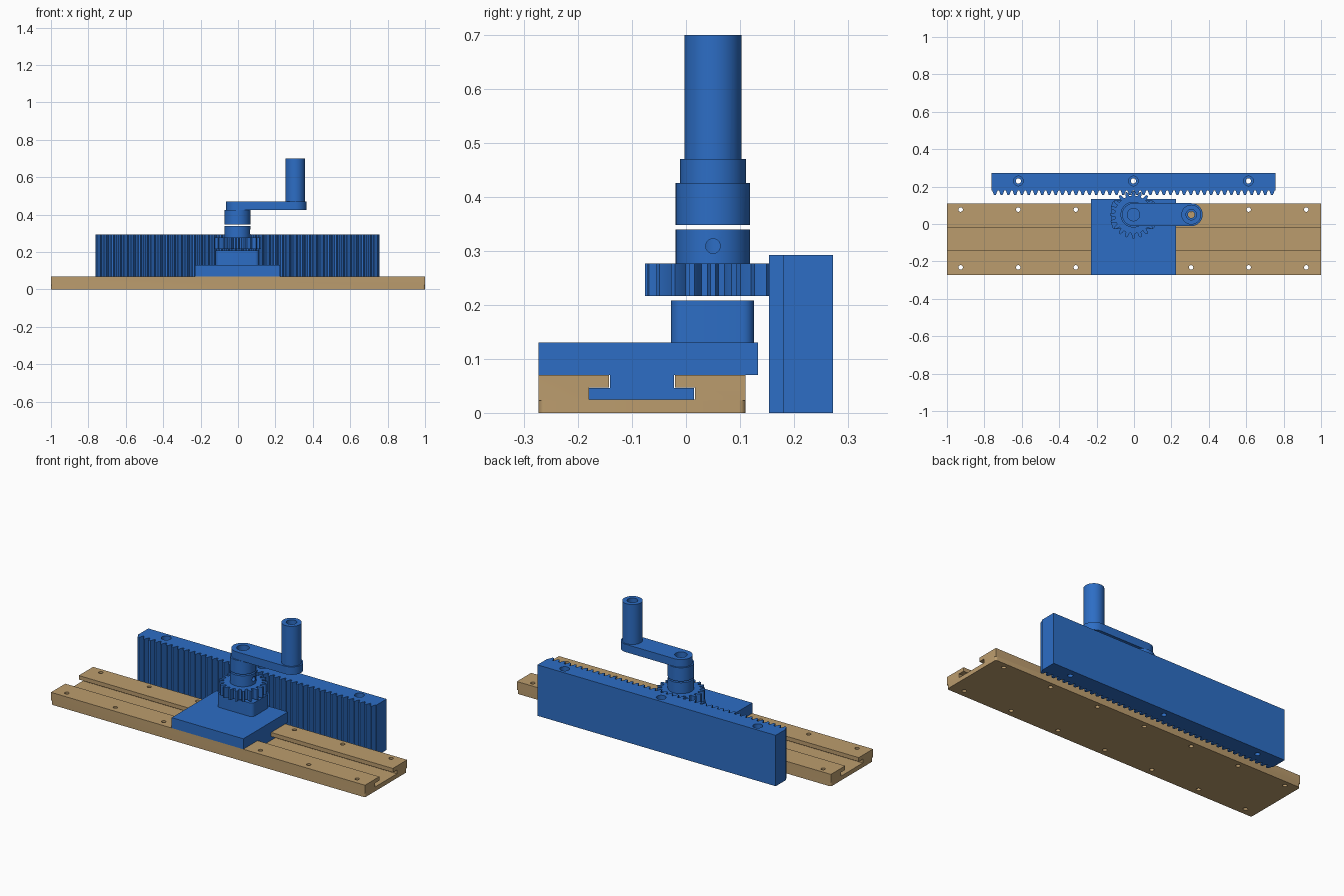
import bpy, bmesh, math
from math import cos, sin, pi

if "Cube" in bpy.data.objects:
    bpy.data.objects.remove(bpy.data.objects["Cube"])

CX, CY = -0.003, 0.05          # pinion axis
M, N = 0.0115, 20              # gear module and tooth count
PITCH = pi * M


def material(name, rgb):
    m = bpy.data.materials.new(name)
    m.diffuse_color = (*rgb, 1)
    m.use_nodes = True
    m.node_tree.nodes["Principled BSDF"].inputs["Base Color"].default_value = m.diffuse_color
    return m


BLUE = material("blue", (0.026, 0.155, 0.56))
TAN = material("tan", (0.50, 0.335, 0.155))


def prism(name, pts, lo, hi, axis="z", mat=BLUE):
    """Extrude a 2D outline: (x, y) along z, or (y, z) along x."""
    place = (lambda a, b, t: (a, b, t)) if axis == "z" else (lambda a, b, t: (t, a, b))
    bm = bmesh.new()
    low = [bm.verts.new(place(a, b, lo)) for a, b in pts]
    high = [bm.verts.new(place(a, b, hi)) for a, b in pts]
    bm.faces.new(low[::-1])
    bm.faces.new(high)
    n = len(pts)
    for i in range(n):
        j = (i + 1) % n
        bm.faces.new((low[i], low[j], high[j], high[i]))
    bmesh.ops.recalc_face_normals(bm, faces=bm.faces)
    me = bpy.data.meshes.new(name)
    bm.to_mesh(me)
    bm.free()
    me.materials.append(mat)
    ob = bpy.data.objects.new(name, me)
    bpy.context.collection.objects.link(ob)
    return ob


def arc(cx, cy, r, a0, a1, n):
    return [(cx + r * cos(a0 + (a1 - a0) * i / n), cy + r * sin(a0 + (a1 - a0) * i / n))
            for i in range(n + 1)]


def cylinder(name, a, b, r, lo, hi, axis="z", n=40, mat=BLUE):
    return prism(name, arc(a, b, r, 0, 2 * pi, n)[:-1], lo, hi, axis, mat)


def combine(ob, others, op="DIFFERENCE"):
    """Boolean each helper into ob, then drop the helper."""
    for o in others:
        bpy.context.view_layer.objects.active = ob
        mod = ob.modifiers.new("bool", "BOOLEAN")
        mod.operation, mod.solver, mod.object = op, "EXACT", o
        bpy.ops.object.modifier_apply(modifier=mod.name)
        bpy.data.objects.remove(o)


# Slotted base, with rounded lower corners and two rows of screw holes
Y0, Y1 = -0.273, 0.11
base = prism("slotted_base", [
    (Y0, 0), (Y1, 0), (Y1, 0.07), (-0.02, 0.07), (-0.02, 0.047), (0.017, 0.047),
    (0.017, 0.025), (-0.18, 0.025), (-0.18, 0.047), (-0.143, 0.047), (-0.143, 0.07),
    (Y0, 0.07)], -1, 1, "x", TAN)
cutters = []
R, E = 0.012, 0.01
for sx in (-1, 1):
    for sy, y in ((-1, Y0), (1, Y1)):
        curve = [(sx * (1 - R + R * cos(t)), y - sy * R + sy * R * sin(t))
                 for t in [i * pi / 12 for i in range(7)]]
        outer = [(sx * (1 - R), y + sy * E), (sx * (1 + E), y + sy * E),
                 (sx * (1 + E), y - sy * R)]
        cutters.append(prism("corner_cutter", curve + outer, -0.01, 0.023, mat=TAN))
for i in range(-3, 4):
    for y in (-0.232, 0.077):
        cutters.append(cylinder("hole_cutter", CX + 0.308 * i, y, 0.012, -0.05, 0.1,
                                n=20, mat=TAN))
combine(base, cutters)

# Sliding carriage with T-shaped foot and a rounded bearing block
carriage = prism("carriage", [
    (-0.18, 0.025), (0.015, 0.025), (0.015, 0.046), (-0.022, 0.046), (-0.022, 0.07),
    (0.133, 0.07), (0.133, 0.13), (Y0, 0.13), (Y0, 0.07), (-0.141, 0.07),
    (-0.141, 0.046), (-0.18, 0.046)], CX - 0.228, CX + 0.228, "x")
hx, hy, r = 0.116, 0.077, 0.022
outline = []
for k, (sx, sy) in enumerate(((1, 1), (-1, 1), (-1, -1), (1, -1))):
    outline += arc(CX + sx * (hx - r), 0.049 + sy * (hy - r), r,
                   k * pi / 2, (k + 1) * pi / 2, 6)
combine(carriage, [prism("block", outline, 0.11, 0.208)], "UNION")
combine(carriage, [cylinder("bore", CX, CY, 0.033, 0.14, 0.3)])

# Pinion gear with hub, bore and set-screw hole
teeth = []
rp = M * N / 2
step = 2 * pi / N
for i in range(N):
    mid = pi / 2 + i * step
    for rad, off in ((rp - 1.25 * M, -0.31), (rp, -0.24), (rp + M, -0.12),
                     (rp + M, 0.12), (rp, 0.24), (rp - 1.25 * M, 0.31)):
        a = mid + off * step
        teeth.append((CX + rad * cos(a), CY + rad * sin(a)))
pinion = prism("pinion_gear", teeth, 0.217, 0.277)
combine(pinion, [cylinder("hub", CX, CY, 0.069, 0.25, 0.34)], "UNION")
combine(pinion, [cylinder("bore", CX, CY, 0.033, 0.1, 0.5),
                 cylinder("screw_hole", CY, 0.309, 0.0135, CX, 0.2, "x", 20)])

# Crank: collar, rounded arm and upright handle
HX = 0.306
crank = prism("crank", arc(CX, CY, 0.061, pi / 2, 3 * pi / 2, 24)
              + arc(HX, CY, 0.061, -pi / 2, pi / 2, 24), 0.425, 0.47)
combine(crank, [cylinder("collar", CX, CY, 0.069, 0.348, 0.426),
                cylinder("handle", HX, CY, 0.053, 0.45, 0.70)], "UNION")
combine(crank, [cylinder("bore", CX, CY, 0.033, 0.3, 0.6),
                cylinder("handle_bore", HX, CY, 0.018, 0.3, 0.8, n=24),
                cylinder("handle_counterbore", HX, CY, 0.028, 0.67, 0.8, n=24)])

# Toothed rack with counterbored mounting holes
COUNT, TIP = 42, 0.154
ROOT = TIP + 2.25 * M
x0 = CX - COUNT * PITCH / 2
line = [(x0, ROOT)]
for i in range(COUNT):
    c = x0 + (i + 0.5) * PITCH
    line += [(c - 0.0143, ROOT), (c - 0.0049, TIP), (c + 0.0049, TIP), (c + 0.0143, ROOT)]
x1 = x0 + COUNT * PITCH
line += [(x1, ROOT), (x1, 0.272), (x0, 0.272)]
rack = prism("toothed_rack", line, 0, 0.293)
cutters = []
for i in (-1, 0, 1):
    x = CX + 0.615 * i
    cutters += [cylinder("hole", x, 0.23, 0.014, -0.1, 0.4, n=20),
                cylinder("counterbore", x, 0.23, 0.026, 0.243, 0.4, n=28)]
combine(rack, cutters)

# Smooth round surfaces, keep hard edges
for ob in list(bpy.context.scene.objects):
    ob.select_set(True)
    bpy.context.view_layer.objects.active = ob
bpy.ops.object.shade_smooth_by_angle(angle=math.radians(25))
